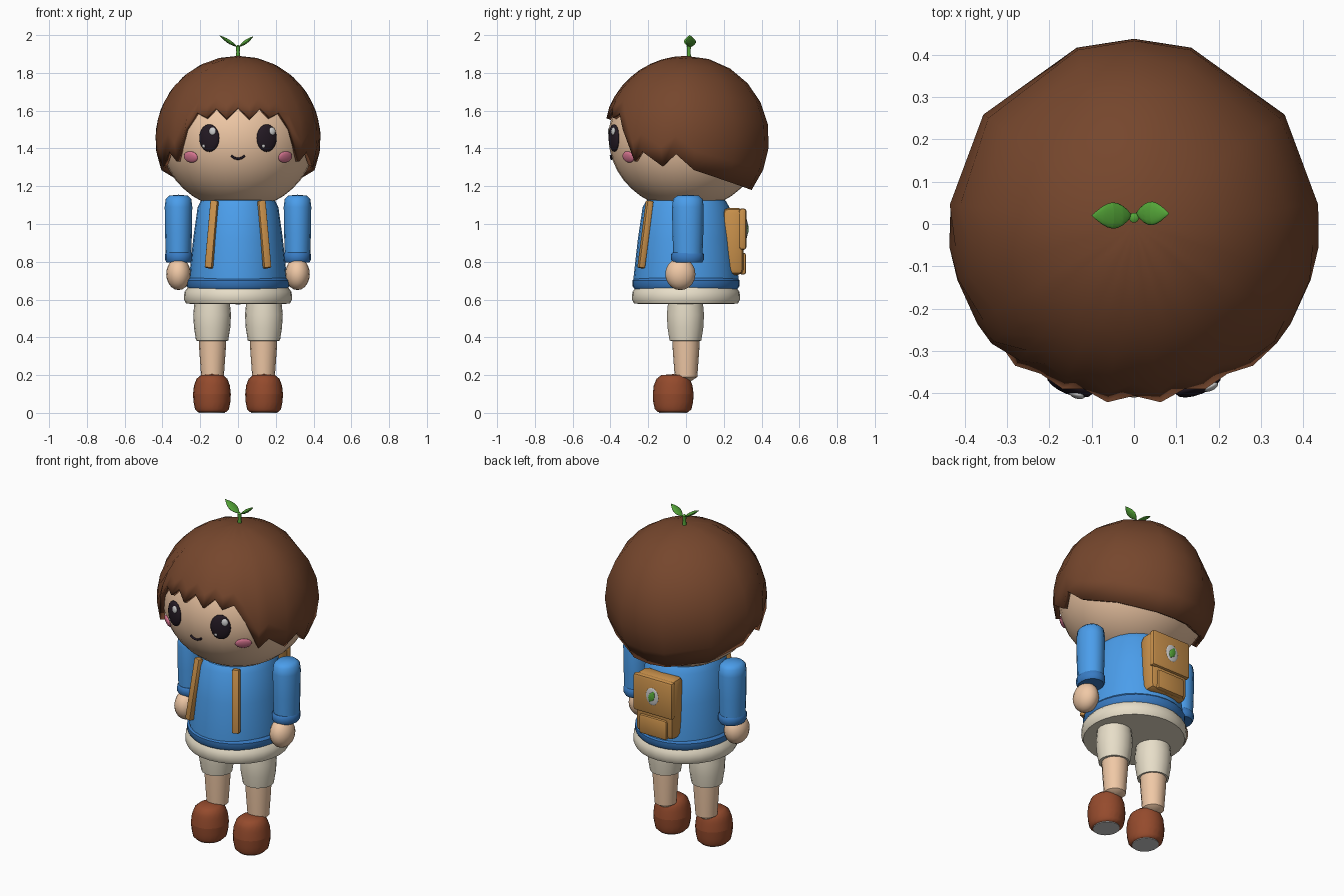
import bpy, bmesh
from math import sin, cos, pi, sqrt, radians, atan2, acos
from mathutils import Vector

if "Cube" in bpy.data.objects:
    bpy.data.objects.remove(bpy.data.objects["Cube"])

COLORS = {
    "hair": (.18, .062, .026), "skin": (.87, .58, .38), "blue": (.07, .34, .83),
    "hem_blue": (.04, .2, .55), "tan": (.58, .28, .07), "cream": (.8, .73, .58),
    "shoe": (.3, .07, .026), "green": (.09, .38, .04), "dark": (.017, .01, .017),
    "pink": (.72, .19, .3), "white": (.9, .9, .88)}
MATS = {}
for key, c in COLORS.items():
    MATS[key] = bpy.data.materials.new(key)
    MATS[key].diffuse_color = (*c, 1)


def finish(name, bm, mat=None, loc=(0, 0, 0), rot=(0, 0, 0), scale=(1, 1, 1), angle=40):
    me = bpy.data.meshes.new(name)
    bm.to_mesh(me)
    bm.free()
    ob = bpy.data.objects.new(name, me)
    bpy.context.collection.objects.link(ob)
    ob.location, ob.rotation_euler, ob.scale = loc, rot, scale
    if mat:
        me.materials.append(MATS[mat])
    bpy.ops.object.select_all(action='DESELECT')
    ob.select_set(True)
    bpy.context.view_layer.objects.active = ob
    bpy.ops.object.shade_smooth_by_angle(angle=radians(angle))
    return ob


def lathe(name, profile, mat=None, sides=20, **kw):
    """Spin (radius, height) pairs round z; zero radius closes at a pole."""
    bm = bmesh.new()
    rings = []
    for r, z in profile:
        if r == 0:
            rings.append([bm.verts.new((0, 0, z))] * sides)
        else:
            rings.append([bm.verts.new((r * cos(2 * pi * i / sides), r * sin(2 * pi * i / sides), z))
                          for i in range(sides)])
    for a, b in zip(rings, rings[1:]):
        for i in range(sides):
            j = (i + 1) % sides
            bm.faces.new(list(dict.fromkeys((a[i], a[j], b[j], b[i]))))
    bmesh.ops.recalc_face_normals(bm, faces=bm.faces[:])
    return finish(name, bm, mat, **kw)


def ball(name, loc, radii, mat, rot=(0, 0, 0), u=20, v=12):
    bm = bmesh.new()
    bmesh.ops.create_uvsphere(bm, u_segments=u, v_segments=v, radius=1)
    return finish(name, bm, mat, loc, rot, radii)


def box(name, loc, size, mat, rot=(0, 0, 0), bevel=.015):
    bm = bmesh.new()
    bmesh.ops.create_cube(bm, size=1)
    bmesh.ops.scale(bm, vec=size, verts=bm.verts[:])
    bmesh.ops.bevel(bm, geom=bm.edges[:], offset=bevel, segments=2, profile=.5, affect='EDGES')
    return finish(name, bm, mat, loc, rot)


def leaf(name, length, width, thick, **kw):
    n = 8
    prof = [(0, 0)] + [(sin(pi * (i / n) ** .9), length * i / n) for i in range(1, n)] + [(0, length)]
    return lathe(name, prof, "green", 12, **kw)


# head and face features resting on its surface
HC, HX, HZ = 1.46, .41, .385
ball("head", (0, 0, HC), (HX, HX, HZ), "skin", u=32, v=20)


def on_face(x, z, out=0):
    y = -HX * sqrt(1 - (x / HX) ** 2 - ((z - HC) / HZ) ** 2)
    n = Vector((x / HX ** 2, y / HX ** 2, (z - HC) / HZ ** 2)).normalized()
    return Vector((x, y, z)) + n * out, n.to_track_quat('Y', 'Z').to_euler()


def face_spot(name, x, z, rx, rz, depth, mat, out=0):
    p, rot = on_face(x, z, out)
    ball(name, p, (rx, depth, rz), mat, rot, 16, 10)


for s in (-1, 1):
    face_spot("eye", s * .152, 1.455, .057, .073, .022, "dark")
    face_spot("eye_highlight", s * .152 + .022, 1.49, .019, .021, .009, "white", .017)
    face_spot("eye_glint", s * .152 - .022, 1.415, .009, .01, .006, "white", .016)
    face_spot("cheek_blush", s * .25, 1.355, .046, .031, .013, "pink")

# smile
cu = bpy.data.curves.new("mouth", 'CURVE')
cu.dimensions, cu.bevel_depth, cu.bevel_resolution = '3D', .006, 2
sp = cu.splines.new('POLY')
sp.points.add(8)
for i, pt in enumerate(sp.points):
    t = i / 4 - 1
    pt.co = (*on_face(.036 * t, 1.346 + .017 * t * t, .003)[0], 1)
mouth = bpy.data.objects.new("mouth", cu)
bpy.context.collection.objects.link(mouth)
cu.use_fill_caps = True
cu.materials.append(MATS["dark"])

# hair cap: (azimuth from the front, height of the lower edge), mirrored
edge = [(0, 1.62), (8.5, 1.56), (17, 1.615), (23.5, 1.565), (32, 1.59), (40, 1.50), (50, 1.33),
        (57.5, 1.385), (72.5, 1.305), (83, 1.37), (96, 1.285), (126, 1.225), (162, 1.185)]
cols = edge + [(180, 1.18)] + [(360 - a, z) for a, z in reversed(edge[1:])]
R, C, ROWS = .44, 1.45, 8
bm = bmesh.new()
pole = bm.verts.new((0, 0, C + R))
grid = []
for a, z in cols:
    a, th = radians(a), acos((z - C) / R)
    grid.append([pole] + [bm.verts.new((R * sin(th * i / ROWS) * sin(a), -R * sin(th * i / ROWS) * cos(a),
                                        C + R * cos(th * i / ROWS))) for i in range(1, ROWS + 1)])
for j, g in enumerate(grid):
    h = grid[(j + 1) % len(grid)]
    for i in range(ROWS):
        bm.faces.new(list(dict.fromkeys((g[i + 1], h[i + 1], h[i], g[i]))))
hair = finish("hair", bm, "hair", angle=45)
mod = hair.modifiers.new("thickness", 'SOLIDIFY')
mod.thickness, mod.offset = .025, -1

# sprout on the crown
lathe("sprout_stem", [(0, 1.87), (.014, 1.87), (.009, 1.91), (.011, 1.93), (.012, 1.94), (0, 1.95)],
      "green", 10, loc=(0, .015, 0))
leaf("sprout_leaf_left", .115, .03, .01, loc=(-.004, .02, 1.937), rot=(0, radians(-57), 0), scale=(.01, .031, 1))
leaf("sprout_leaf_right", .098, .03, .01, loc=(.004, .025, 1.937), rot=(0, radians(54), 0), scale=(.01, .028, 1))

# jacket, hem band and shorts waist
lathe("jacket", [(0, 1.15), (.15, 1.145), (.205, 1.125), (.225, 1.09), (.25, .92), (.272, .72), (.27, .67), (0, .67)],
      "blue", 28, scale=(.95, 1.02, 1))
lathe("jacket_hem", [(.24, .712), (.272, .714), (.284, .70), (.284, .672), (.272, .655), (.24, .655), (.24, .712)],
      "hem_blue", 28, scale=(.96, 1, 1))
lathe("shorts_waist", [(0, .67), (.265, .665), (.284, .64), (.286, .60), (.275, .578), (0, .575)],
      "cream", 28)

# paired limbs and straps
for s in (-1, 1):
    lathe("sleeve", [(0, 1.155), (.05, 1.15), (.068, 1.132), (.073, 1.09), (.071, .95), (.067, .83), (0, .82)],
          "blue", 16, loc=(s * .315, .01, 0), scale=(1, 1.15, 1))
    lathe("cuff", [(0, .85), (.066, .85), (.073, .84), (.073, .81), (.066, .797), (0, .797)],
          "hem_blue", 16, loc=(s * .313, .008, 0), scale=(1, 1.18, 1))
    ball("hand", (s * .315, -.03, .735), (.065, .08, .085), "skin", u=16, v=10)
    lathe("shorts_leg", [(0, .6), (.092, .6), (.1, .52), (.096, .45), (.085, .382), (0, .38)],
          "cream", 18, loc=(s * .137, -.003, 0))
    lathe("leg", [(0, .4), (.073, .4), (.07, .33), (.06, .19), (0, .15)],
          "skin", 16, loc=(s * .135, 0, 0))
    lathe("shoe", [(0, .004), (.74, .004), (.9, .02), (.98, .06), (1, .1), (.95, .145), (.82, .18), (.58, .2), (0, .205)],
          "shoe", 20, loc=(s * .138, -.068, 0), scale=(.1, .108, 1))
    lathe("sole", [(0, .006), (.7, .006), (.7, 0), (0, 0)], None, 20,
          loc=(s * .138, -.068, 0), scale=(.1, .108, 1))
    box("strap", (s * .139, -.215, .945), (.04, .034, .36), "tan",
        (-atan2(.05, .34), -s * .045, s * .3), .006)

# backpack with flap, pocket and leaf badge
box("backpack", (0, .25, .908), (.25, .11, .355), "tan", bevel=.03)
box("backpack_flap", (0, .3, .973), (.26, .04, .22), "tan")
box("backpack_pocket", (0, .3, .79), (.18, .036, .115), "tan", bevel=.012)
ball("badge", (0, .319, .975), (.042, .008, .052), "white", u=16, v=8)
leaf("badge_leaf", .075, .02, .01, loc=(.016, .325, .942), rot=(0, radians(-25), 0), scale=(.02, .007, 1))

for m in bpy.data.materials:
    if m.users and not m.is_grease_pencil:
        m.use_nodes = True
        m.node_tree.nodes["Principled BSDF"].inputs["Base Color"].default_value = m.diffuse_color
